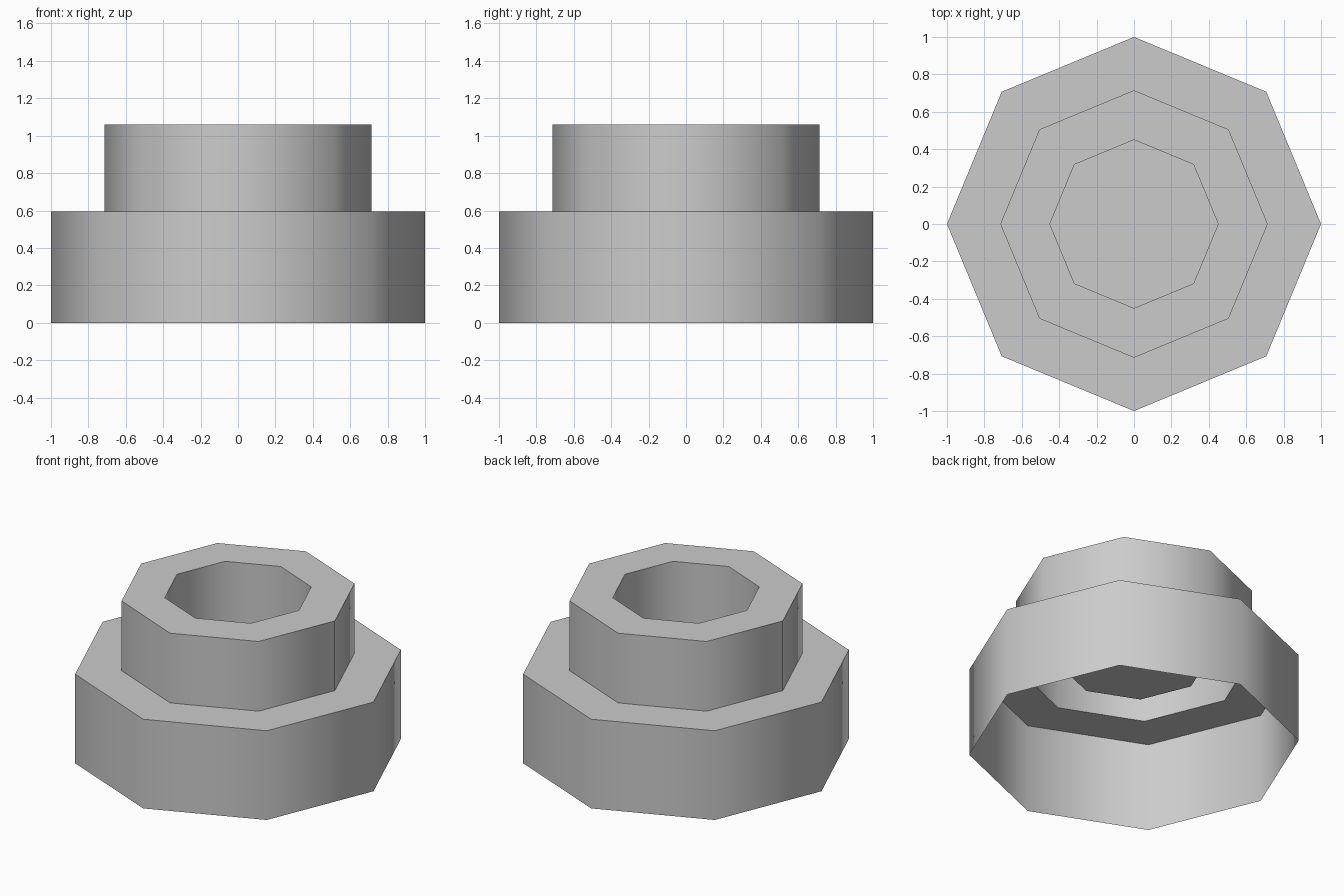
import bpy, bmesh
from math import radians
from mathutils import Matrix

if "Cube" in bpy.data.objects:
    bpy.data.objects.remove(bpy.data.objects["Cube"])

SIDES = 8
STEP_Z, TOP_Z = 0.595, 1.06
BASE_R, COLLAR_R, BORE_R = 1.0, 0.715, 0.45

grey = bpy.data.materials.new("plain_grey")
grey.use_nodes = True
colour = (0.6, 0.6, 0.6, 1)
grey.diffuse_color = colour
grey.node_tree.nodes["Principled BSDF"].inputs["Base Color"].default_value = colour

# Open-bottomed shell: base wall, step, collar wall, top rim, bore wall
profile = [(BASE_R, 0), (BASE_R, STEP_Z), (COLLAR_R, STEP_Z),
           (COLLAR_R, TOP_Z), (BORE_R, TOP_Z), (BORE_R, STEP_Z)]
bm = bmesh.new()
rings = []
for radius, z in profile:
    ring = bmesh.ops.create_circle(bm, segments=SIDES, radius=radius,
                                   matrix=Matrix.Translation((0, 0, z)))
    rings.append(ring["verts"])
for lower, upper in zip(rings, rings[1:]):
    for i in range(SIDES):
        j = (i + 1) % SIDES
        bm.faces.new((lower[i], lower[j], upper[j], upper[i]))

# Closed floor of the bore
bm.faces.new(rings[-1])
bmesh.ops.recalc_face_normals(bm, faces=bm.faces)
floor = max(bm.faces, key=lambda f: len(f.verts))
floor.normal_update()
if floor.normal.z < 0:
    bmesh.ops.reverse_faces(bm, faces=bm.faces)

mesh = bpy.data.meshes.new("stepped_socket")
bm.to_mesh(mesh)
bm.free()
mesh.materials.append(grey)
socket = bpy.data.objects.new("stepped_socket", mesh)
bpy.context.collection.objects.link(socket)

# Soft shading round the walls, crisp steps
bpy.ops.object.select_all(action="DESELECT")
socket.select_set(True)
bpy.context.view_layer.objects.active = socket
bpy.ops.object.shade_smooth_by_angle(angle=radians(60))
